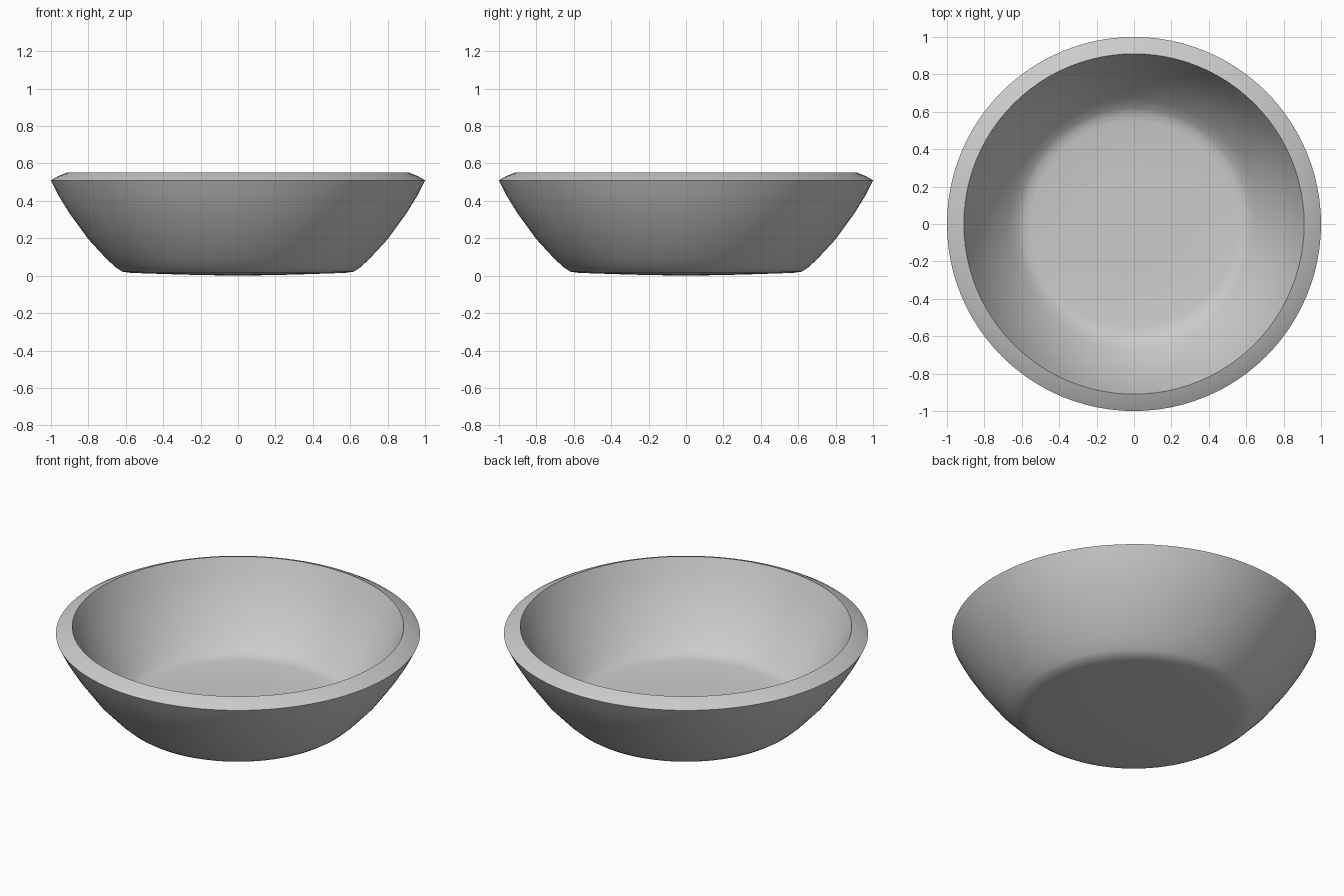
import bpy, bmesh, math

if "Cube" in bpy.data.objects:
    bpy.data.objects.remove(bpy.data.objects["Cube"])

# Half cross-section (radius, height): underside, outer wall, rim, inner wall, floor
profile = [(0, 0.0), (0.3, 0.006), (0.57, 0.015), (0.62, 0.022), (0.65, 0.042),
           (0.70, 0.087), (0.80, 0.195), (0.90, 0.333), (0.96, 0.43), (1.0, 0.51),
           (0.96, 0.533), (0.91, 0.553),
           (0.87, 0.46), (0.82, 0.364), (0.75, 0.256), (0.67, 0.160),
           (0.62, 0.113), (0.59, 0.097), (0.55, 0.09), (0.3, 0.083), (0, 0.08)]

# Bowl: lathe the profile around z
bm = bmesh.new()
verts = [bm.verts.new((r, 0, z)) for r, z in profile]
edges = [bm.edges.new(pair) for pair in zip(verts, verts[1:])]
bmesh.ops.spin(bm, geom=verts + edges, cent=(0, 0, 0), axis=(0, 0, 1),
               angle=math.tau, steps=96, use_duplicate=False)
bmesh.ops.remove_doubles(bm, verts=bm.verts, dist=1e-4)
bmesh.ops.recalc_face_normals(bm, faces=bm.faces)
mesh = bpy.data.meshes.new("bowl")
bm.to_mesh(mesh)
bm.free()
bowl = bpy.data.objects.new("bowl", mesh)
bpy.context.collection.objects.link(bowl)

# Smooth surface with crisp rim edges
bpy.context.view_layer.objects.active = bowl
bowl.select_set(True)
bpy.ops.object.shade_smooth_by_angle(angle=math.radians(40))
